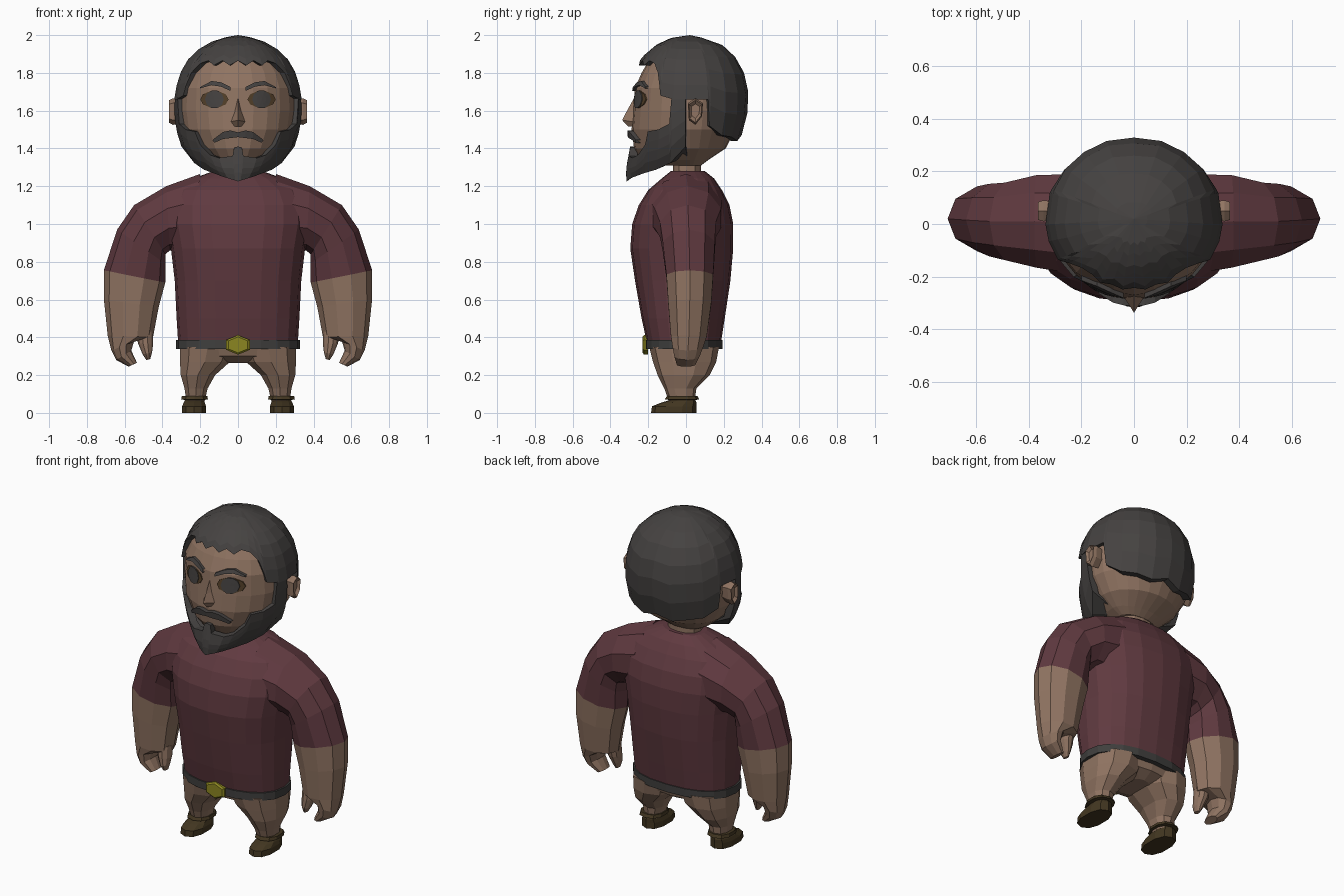
import bpy, bmesh
from math import sin, cos, pi, radians, sqrt, copysign

cube = bpy.data.objects.get("Cube")
if cube:
    bpy.data.objects.remove(cube, do_unlink=True)


def material(name, *rgb):
    m = bpy.data.materials.new(name)
    m.use_nodes = True
    m.diffuse_color = (*rgb, 1)
    node = next(n for n in m.node_tree.nodes if n.type == 'BSDF_PRINCIPLED')
    node.inputs["Base Color"].default_value = (*rgb, 1)
    node.inputs["Roughness"].default_value = 0.9
    return m


SKIN = material("skin", .28, .175, .122)
HAIR = material("charcoal hair", .06, .055, .053)
SHIRT = material("maroon cloth", .117, .042, .051)
BELT = material("dark belt leather", .05, .049, .047)
GOLD = material("buckle gold", .26, .24, .015)
BOOT = material("boot brown", .055, .037, .015)
EYE = material("eye brown", .085, .05, .022)


def surface(name, rows, mat, closed=True, cap=True, side=1):
    """Skin a list of equal-length point rows into a mesh."""
    bm = bmesh.new()
    grid = [[bm.verts.new((side * x, y, z)) for x, y, z in row] for row in rows]
    n = len(rows[0])
    for a, b in zip(grid, grid[1:]):
        for i in range(n if closed else n - 1):
            j = (i + 1) % n
            bm.faces.new((a[i], a[j], b[j], b[i]))
    if cap:
        bm.faces.new(grid[0])
        bm.faces.new(grid[-1])
    bmesh.ops.remove_doubles(bm, verts=bm.verts, dist=0.0005)
    bmesh.ops.recalc_face_normals(bm, faces=bm.faces)
    mesh = bpy.data.meshes.new(name)
    bm.to_mesh(mesh)
    bm.free()
    mesh.materials.append(mat)
    ob = bpy.data.objects.new(name, mesh)
    bpy.context.collection.objects.link(ob)
    return ob


def ring(z, cx, rx, yf, yb, n=16, power=0.85):
    """Horizontal rounded ring between a front and a back depth."""
    pts = []
    for i in range(n):
        a = 2 * pi * i / n
        s, c = (copysign(abs(v) ** power, v) for v in (sin(a), cos(a)))
        pts.append((cx + rx * s, (yf + yb) / 2 - (yb - yf) / 2 * c, z))
    return pts


def limb_ring(x1, z1, x2, z2, cy, ry, n=10):
    """Tilted ring from an outer point to an inner point."""
    pts = []
    for i in range(n):
        a = 2 * pi * i / n
        t = (1 + cos(a)) / 2
        pts.append((x2 + (x1 - x2) * t, cy + ry * sin(a), z2 + (z1 - z2) * t))
    return pts


def mirrored(angles):
    return [(-a, z) for a, z in reversed(angles) if 0 < a < 180] + list(angles)


# Torso
surface("shirt_body", [ring(z, 0, rx, f, b, 20) for z, rx, f, b in (
    (.34, .315, -.2, .18), (.5, .325, -.235, .205), (.7, .335, -.27, .235),
    (.87, .355, -.295, .25), (1, .38, -.285, .25), (1.1, .38, -.25, .23),
    (1.18, .34, -.2, .19), (1.24, .24, -.13, .15), (1.28, .13, -.08, .1))], SHIRT)
surface("belt", [ring(z, 0, .328, -.217, .192, 20) for z in (.338, .385)], BELT)
surface("neck", [ring(z, 0, .1, -.07, .08, 12) for z in (1.22, 1.37)], SKIN)
surface("pelvis", [ring(z, 0, rx, f, b) for z, rx, f, b in (
    (.36, .31, -.19, .17), (.3, .24, -.17, .15), (.265, .07, -.1, .09))], SKIN)
surface("buckle", [[(.066 * k * cos(a), y, .36 + .047 * k * sin(a))
                    for a in (pi * (i + .5) / 3 for i in range(6))]
                   for y, k in ((-.2, 1.1), (-.222, 1.1), (-.23, .9))], GOLD)

# Limbs
SLEEVE = ((.2, 1.265, .25, .85, 0, .2), (.38, 1.2, .36, .86, .01, .185),
          (.55, 1.1, .385, .84, .01, .155), (.64, .97, .385, .79, .015, .145),
          (.71, .755, .385, .69, .02, .13))
FOREARM = (SLEEVE[-1], (.71, .6, .42, .56, .02, .12), (.69, .41, .45, .4, .015, .1),
           (.67, .33, .55, .38, .01, .085), (.645, .28, .565, .33, .005, .07),
           (.58, .245, .535, .265, 0, .05))
THUMB = ((.54, .43, .45, .43, 0, .05), (.53, .37, .45, .36, -.01, .045),
         (.505, .31, .455, .32, -.02, .035), (.485, .28, .465, .285, -.02, .02))
LEG = ((.35, .16, .153, -.195, .175), (.27, .175, .138, -.175, .16),
       (.2, .212, .095, -.15, .125), (.13, .222, .064, -.115, .055),
       (.06, .225, .05, -.09, .045))
SHOE = ((0, .232, .066, -.185, .055), (.035, .232, .066, -.18, .055),
        (.055, .232, .058, -.13, .055), (.068, .23, .052, -.085, .05),
        (.072, .23, .074, -.112, .07), (.09, .23, .07, -.1, .06))
for side, tag in ((1, "left"), (-1, "right")):
    for part, data, mat in (("sleeve", SLEEVE, SHIRT), ("forearm", FOREARM, SKIN),
                            ("thumb", THUMB, SKIN)):
        surface(f"{tag}_{part}", [limb_ring(*r) for r in data], mat, side=side)
    for part, data, mat in (("leg", LEG, SKIN), ("boot", SHOE, BOOT)):
        surface(f"{tag}_{part}", [ring(*r, n=10) for r in data], mat, side=side)

# Head shapes: height, half width, front depth, back depth
MID = .02
SKULL = ((1.31, .12, -.2, .08), (1.34, .17, -.24, .12), (1.4, .24, -.275, .21),
         (1.5, .3, -.288, .26), (1.6, .315, -.28, .29), (1.72, .31, -.27, .3),
         (1.8, .28, -.235, .28), (1.86, .23, -.2, .23), (1.93, .1, -.1, .12))
OUTER = ((1.22, .12, -.315, .1), (1.29, .215, -.318, .2), (1.36, .275, -.305, .25),
         (1.44, .315, -.29, .285), (1.55, .335, -.3, .32), (1.66, .338, -.295, .335),
         (1.78, .318, -.275, .318), (1.88, .26, -.238, .265), (1.95, .18, -.155, .19),
         (1.985, .09, -.08, .09), (2, 0, MID, MID))


def section(table, z):
    for a, b in zip(table, table[1:]):
        if z <= b[0]:
            t = max(0, (z - a[0]) / (b[0] - a[0]))
            return [p + (q - p) * t for p, q in zip(a[1:], b[1:])]
    return table[-1][1:]


def head_point(table, angle, z, k=1, z_out=None):
    rx, f, b = section(table, z)
    s, c = sin(radians(angle)), cos(radians(angle))
    depth = (f - MID) * c if c > 0 else -(b - MID) * c
    return (k * rx * s, MID + k * depth, z if z_out is None else z_out)


surface("head", [[head_point(SKULL, i * 15, r[0]) for i in range(24)] for r in SKULL], SKIN)

# Hair cap with a jagged lower edge
HAIRLINE = mirrored([(0, 1.865), (9, 1.84), (18, 1.865), (27, 1.84), (36, 1.865),
                     (46, 1.85), (54, 1.8), (58, 1.73), (60, 1.68), (74, 1.66),
                     (86, 1.66), (108, 1.66), (111, 1.52), (128, 1.47),
                     (145, 1.46), (162, 1.44), (180, 1.47)])
rows = [[head_point(OUTER, a, z, .86) for a, z in HAIRLINE]]
for i in range(8):
    t = sin(i / 7 * pi / 2)
    rows.append([head_point(OUTER, a, z + (2 - z) * t) for a, z in HAIRLINE])
surface("hair", rows, HAIR, cap=False)

# Beard with sideburns
LOW = ((0, 1.225), (30, 1.25), (60, 1.29), (78, 1.34), (86, 1.41))
TOP = mirrored([(0, 1.41), (4, 1.405), (6, 1.36), (22, 1.35), (32, 1.365), (41, 1.42),
                (45, 1.49), (58, 1.5), (70, 1.53), (72, 1.67), (86, 1.69)])


def low_edge(angle):
    angle = abs(angle)
    for (a, p), (b, q) in zip(LOW, LOW[1:]):
        if angle <= b:
            return p + (q - p) * (angle - a) / (b - a)
    return LOW[-1][1]


def beard_column(angle, high, k=1):
    low = low_edge(angle)
    col = [head_point(OUTER, angle, low, .5, 1.34)]
    col += [head_point(OUTER, angle, low + (high - low) * i / 4, k) for i in range(5)]
    return col + [head_point(OUTER, angle, high, .86)]


cols = [beard_column(a, z) for a, z in TOP]
cols = [beard_column(*TOP[0], .86)] + cols + [beard_column(*TOP[-1], .86)]
surface("beard", cols, HAIR, closed=False, cap=False)


# Facial features laid on the skull
def face(x, z, off):
    rx, f, _ = section(SKULL, z)
    return (x, MID + (f - MID) * sqrt(max(0, 1 - (x / rx) ** 2)) - off, z)


def strip(name, upper, lower, off, side=1):
    rows = [[face(x, z, o) for x, z in line] for line, o in
            ((upper, -.01), (upper, off), (lower, off), (lower, -.01))]
    surface(name, rows, HAIR, closed=False, cap=False, side=side)


def disc(name, x, z, rx, rz, off, mat, side):
    rows = []
    for k, o in ((1, 0), (1, off), (.5, off), (0, off)):
        rows.append([face(x + k * rx * cos(a), z + k * rz * sin(a), o)
                     for a in (2 * pi * i / 10 for i in range(10))])
    surface(name, rows, mat, cap=False, side=side)


for side, tag in ((1, "left"), (-1, "right")):
    disc(f"{tag}_eye", .125, 1.66, .075, .045, .006, EYE, side)
    disc(f"{tag}_iris", .125, 1.66, .05, .048, .0095, HAIR, side)
    strip(f"{tag}_brow", ((.04, 1.725), (.09, 1.75), (.14, 1.757), (.2, 1.725)),
          ((.04, 1.705), (.09, 1.727), (.14, 1.735), (.2, 1.718)), .016, side)
    strip(f"{tag}_moustache", ((0, 1.485), (.04, 1.495), (.08, 1.487), (.135, 1.445)),
          ((0, 1.46), (.04, 1.455), (.08, 1.45), (.125, 1.43)), .025, side)
    # Ear: tapered slab
    outline = ((.01, 1.64), (.05, 1.665), (.09, 1.64), (.085, 1.57), (.05, 1.525), (.015, 1.55))
    surface(f"{tag}_ear", [[(x, .05 + (y - .05) * k, 1.6 + (z - 1.6) * k) for y, z in outline]
                           for x, k in ((.27, .8), (.345, 1), (.365, .85), (.35, .55))],
            SKIN, side=side)

# Nose: wedge from bridge to tip
surface("nose", [[(0, -.262, 1.69)] * 4,
                 [(-.022, -.265, 1.6), (0, -.312, 1.6), (.022, -.265, 1.6), (0, -.25, 1.6)],
                 [(-.042, -.272, 1.54), (0, -.338, 1.55), (.042, -.272, 1.54), (0, -.25, 1.54)],
                 [(-.025, -.275, 1.515), (0, -.305, 1.515), (.025, -.275, 1.515), (0, -.25, 1.515)]],
        SKIN, cap=False)
